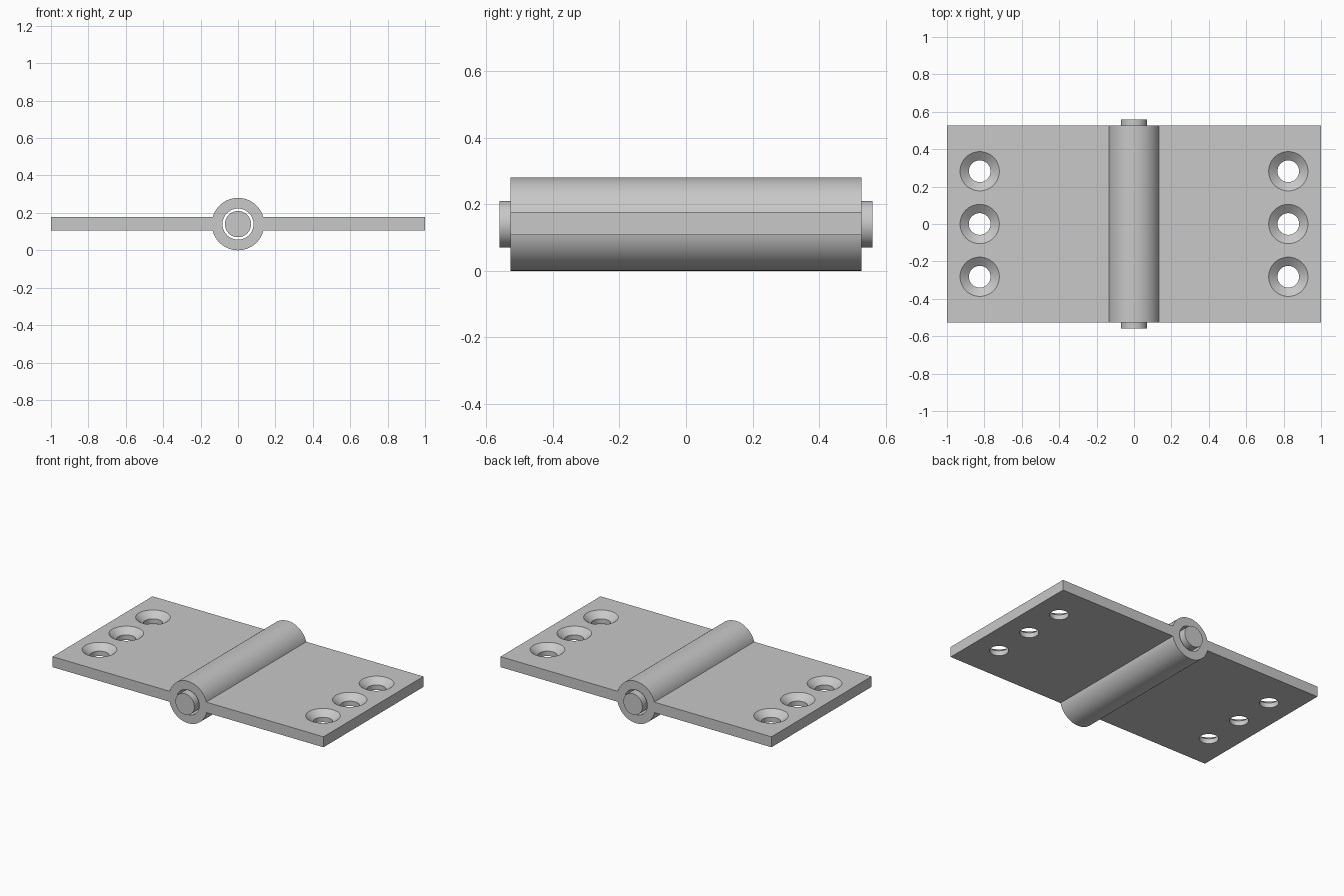
import bpy
import math

if "Cube" in bpy.data.objects:
    bpy.data.objects.remove(bpy.data.objects["Cube"], do_unlink=True)

# Main sizes
AXIS_Z = 0.14
BARREL_R = 0.14
BORE_R = 0.083
PIN_R = 0.07
LENGTH = 1.054
PIN_LENGTH = 1.12
THICK = 0.07
TOP = AXIS_Z + 0.002 + THICK / 2
SINK_DEPTH = 0.037
SINK_R = 0.105
HOLE_R = 0.058

steel = bpy.data.materials.new("grey_steel")
steel.use_nodes = True
GREY = (0.58, 0.58, 0.58, 1)
steel.diffuse_color = GREY
steel.node_tree.nodes["Principled BSDF"].inputs["Base Color"].default_value = GREY


def rod(name, radius, length):
    """Cylinder lying along the hinge axis."""
    bpy.ops.mesh.primitive_cylinder_add(
        vertices=96, radius=radius, depth=length,
        location=(0, 0, AXIS_Z), rotation=(math.pi / 2, 0, 0))
    bpy.context.object.name = name
    return bpy.context.object


def combine(target, tool, operation):
    """Apply a boolean to the target and discard the tool."""
    mod = target.modifiers.new(operation.lower(), "BOOLEAN")
    mod.operation = operation
    mod.solver = "EXACT"
    mod.object = tool
    bpy.context.view_layer.objects.active = target
    bpy.ops.object.modifier_apply(modifier=mod.name)
    bpy.data.objects.remove(tool, do_unlink=True)


def finish(obj):
    obj.data.materials.clear()
    obj.data.materials.append(steel)
    bpy.ops.object.select_all(action="DESELECT")
    obj.select_set(True)
    bpy.context.view_layer.objects.active = obj
    bpy.ops.object.shade_smooth_by_angle(angle=math.radians(30))


# Two flat leaves joined to the hollow barrel
bpy.ops.mesh.primitive_cube_add(size=1, location=(0, 0, TOP - THICK / 2))
body = bpy.context.object
body.name = "hinge_leaves_and_barrel"
body.scale = (2, LENGTH, THICK)
bpy.ops.object.transform_apply(location=False, rotation=False, scale=True)
combine(body, rod("barrel", BARREL_R, LENGTH), "UNION")
combine(body, rod("bore_cutter", BORE_R, 2), "DIFFERENCE")

# Countersunk screw holes, three on each leaf
slope = (SINK_R - HOLE_R) / SINK_DEPTH
RISE = 0.02
for x in (-0.825, 0.825):
    for y in (-0.282, 0, 0.282):
        bpy.ops.mesh.primitive_cylinder_add(
            vertices=64, radius=HOLE_R, depth=0.4, location=(x, y, TOP))
        combine(body, bpy.context.object, "DIFFERENCE")
        bpy.ops.mesh.primitive_cone_add(
            vertices=64, radius1=HOLE_R, radius2=SINK_R + slope * RISE,
            depth=SINK_DEPTH + RISE,
            location=(x, y, TOP + (RISE - SINK_DEPTH) / 2))
        combine(body, bpy.context.object, "DIFFERENCE")
finish(body)

# Loose pin through the barrel
finish(rod("hinge_pin", PIN_R, PIN_LENGTH))
